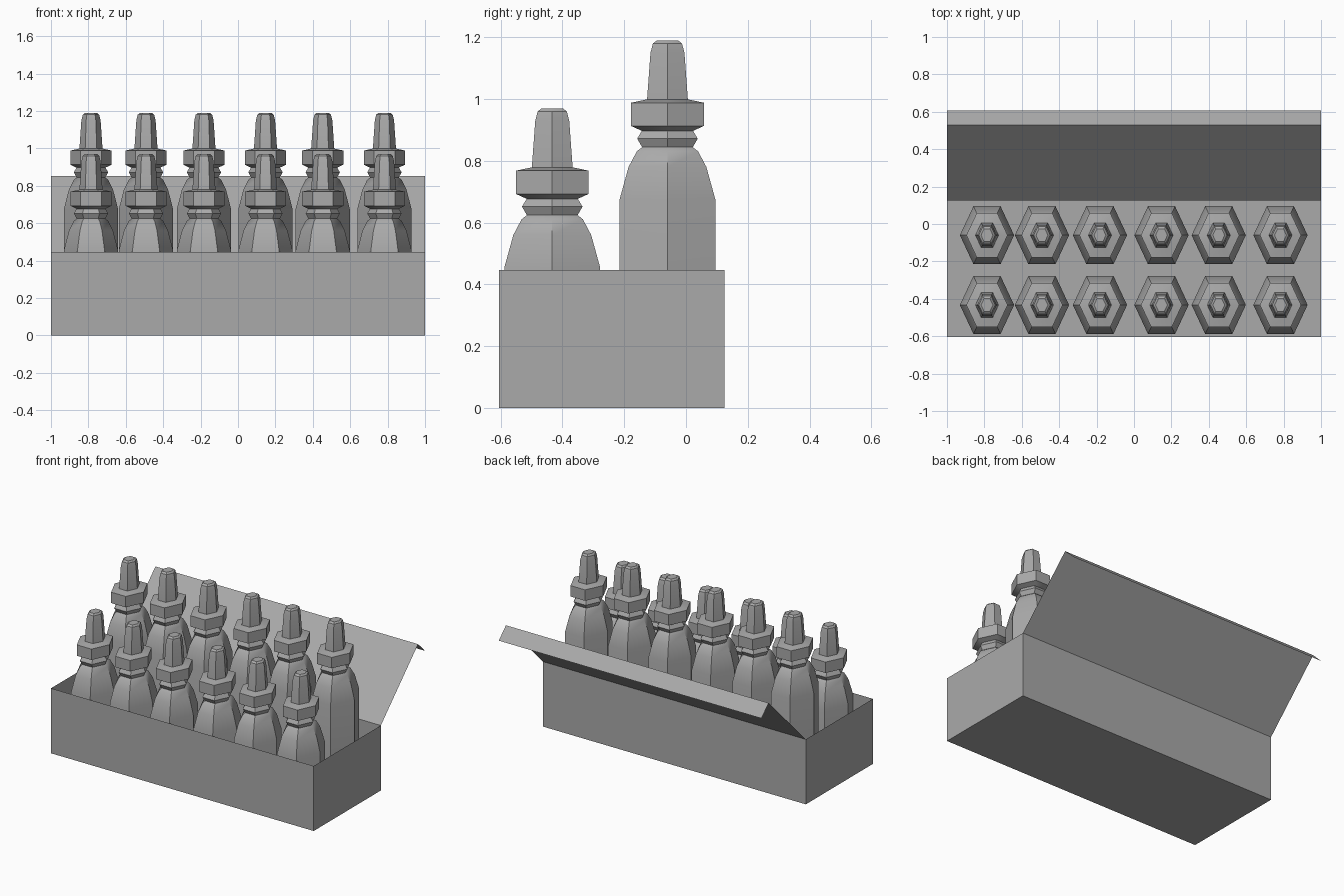
import bpy
import math
from mathutils import Vector

cube = bpy.data.objects.get("Cube")
if cube:
    bpy.data.objects.remove(cube, do_unlink=True)

grey = bpy.data.materials.new("mid grey")
grey.use_nodes = True
grey.diffuse_color = (0.4, 0.4, 0.4, 1)
grey.node_tree.nodes["Principled BSDF"].inputs["Base Color"].default_value = (0.4, 0.4, 0.4, 1)


def add_object(name, verts, faces, smooth=False):
    mesh = bpy.data.meshes.new(name)
    mesh.from_pydata(verts, [], faces)
    mesh.materials.append(grey)
    obj = bpy.data.objects.new(name, mesh)
    bpy.context.collection.objects.link(obj)
    if smooth:
        bpy.ops.object.select_all(action='DESELECT')
        obj.select_set(True)
        bpy.context.view_layer.objects.active = obj
        bpy.ops.object.shade_smooth_by_angle(angle=math.radians(35))
    return obj


# Six-sided bottle: depth half-width and height, from the shoulder up
PROFILE = [(0.155, 0.455), (0.126, 0.56), (0.099, 0.611), (0.082, 0.624),
           (0.098, 0.652), (0.083, 0.677), (0.118, 0.693), (0.118, 0.768),
           (0.066, 0.779), (0.055, 0.93), (0.047, 0.96), (0.034, 0.97)]
X_SCALE = 0.935                          # corner radius along x
Y_SCALE = 1 / math.sin(math.pi / 3)      # flat sides along y


def add_bottle(name, x, y, lift):
    rings = [(PROFILE[0][0], 0)] + [(r, z + lift) for r, z in PROFILE]
    verts = []
    for r, z in rings:
        for k in range(6):
            a = k * math.pi / 3
            verts.append((x + r * X_SCALE * math.cos(a), y + r * Y_SCALE * math.sin(a), z))
    faces = [tuple(reversed(range(6)))]
    for i in range(len(rings) - 1):
        for k in range(6):
            n = (k + 1) % 6
            faces.append((6 * i + k, 6 * i + n, 6 * i + 6 + n, 6 * i + 6 + k))
    last = 6 * (len(rings) - 1)
    faces.append(tuple(range(last, last + 6)))
    add_object(name, verts, faces, smooth=True)


# Two rows of bottles, the back row raised
COLUMNS = [-0.786, -0.492, -0.182, 0.147, 0.453, 0.783]
for row, y, lift in (("front", -0.433, 0), ("back", -0.06, 0.22)):
    for i, x in enumerate(COLUMNS):
        add_bottle(f"{row}_bottle_{i + 1}", x, y, lift)

# Open thin-walled box
FRONT, BACK, TOP = -0.605, 0.125, 0.447
corners = [(-1, FRONT), (1, FRONT), (1, BACK), (-1, BACK)]
box_verts = [(x, y, z) for z in (0, TOP) for x, y in corners]
box_faces = [(3, 2, 1, 0)] + [(k, (k + 1) % 4, (k + 1) % 4 + 4, k + 4) for k in range(4)]
add_object("box", box_verts, box_faces)


# Lid leaning back and its folded flap
def add_panel(name, start, end):
    verts = [(-1, *start), (1, *start), (1, *end), (-1, *end)]
    add_object(name, verts, [(0, 1, 2, 3)])


RIDGE = (0.53, 0.852)
add_panel("lid", (BACK, TOP), RIDGE)
add_panel("lid_flap", RIDGE, (0.608, 0.776))
